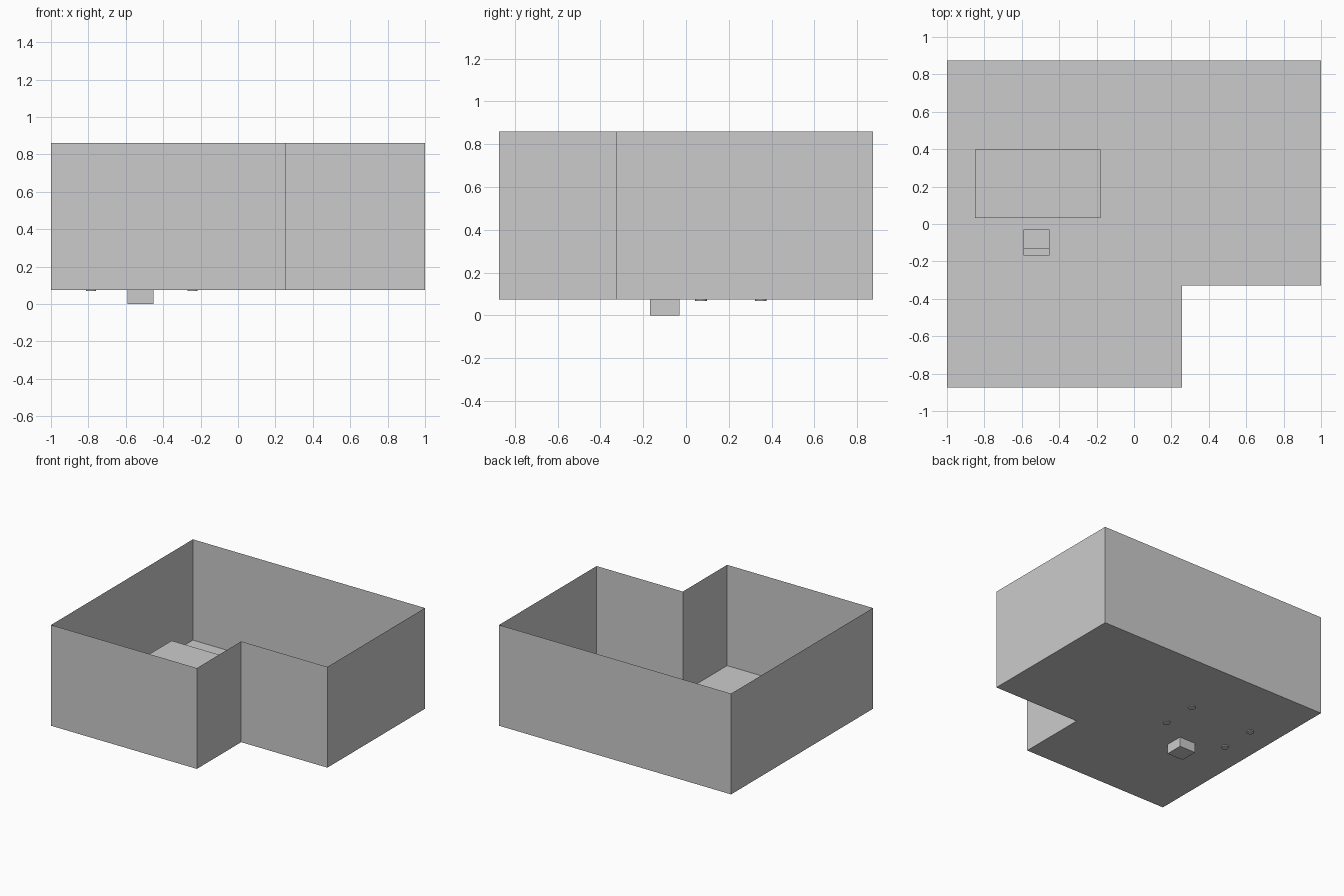
import bpy, bmesh

if "Cube" in bpy.data.objects:
    bpy.data.objects.remove(bpy.data.objects["Cube"])

FLOOR, TOP = 0.075, 0.86


def to_object(name, bm):
    mesh = bpy.data.meshes.new(name)
    bm.to_mesh(mesh)
    bm.free()
    ob = bpy.data.objects.new(name, mesh)
    bpy.context.collection.objects.link(ob)
    return ob


def box(name, lo, hi):
    bm = bmesh.new()
    bmesh.ops.create_cube(bm, size=1)
    for v in bm.verts:
        v.co = [(a + b) / 2 + c * (b - a) for a, b, c in zip(lo, hi, v.co)]
    return to_object(name, bm)


def extruded_profile(name, points, offset):
    bm = bmesh.new()
    face = bm.faces.new([bm.verts.new(p) for p in points])
    ext = bmesh.ops.extrude_face_region(bm, geom=[face], use_keep_orig=True)
    bmesh.ops.translate(bm, vec=offset, verts=[g for g in ext["geom"] if isinstance(g, bmesh.types.BMVert)])
    return bm


# L-shaped floor with thin walls, open at the top
outline = [(-1, -0.873), (0.257, -0.873), (0.257, -0.328), (1, -0.328), (1, 0.873), (-1, 0.873)]
bm = extruded_profile("room", [(x, y, FLOOR) for x, y in outline], (0, 0, TOP - FLOOR))
lid = [f for f in bm.faces if all(v.co.z > TOP - 0.01 for v in f.verts)]
bmesh.ops.delete(bm, geom=lid, context='FACES_ONLY')
bmesh.ops.recalc_face_normals(bm, faces=bm.faces)
to_object("room_floor_and_walls", bm)

# Table top and four round legs
box("table_top", (-0.85, 0.033, 0.278), (-0.178, 0.398, 0.292))
for i, x in enumerate((-0.785, -0.243)):
    for j, y in enumerate((0.07, 0.35)):
        bpy.ops.mesh.primitive_cylinder_add(vertices=32, radius=0.027, depth=0.21,
                                            location=(x, y, 0.173))
        bpy.context.object.name = f"table_leg_{i}{j}"
        bpy.ops.object.shade_smooth_by_angle()

# Chair: seat block with upright back, as one stepped side profile
side = [(-0.168, 0), (-0.03, 0), (-0.03, 0.143), (-0.128, 0.143), (-0.128, 0.285), (-0.168, 0.285)]
bm = extruded_profile("chair", [(-0.59, y, z) for y, z in side], (0.138, 0, 0))
bmesh.ops.recalc_face_normals(bm, faces=bm.faces)
to_object("chair", bm)
